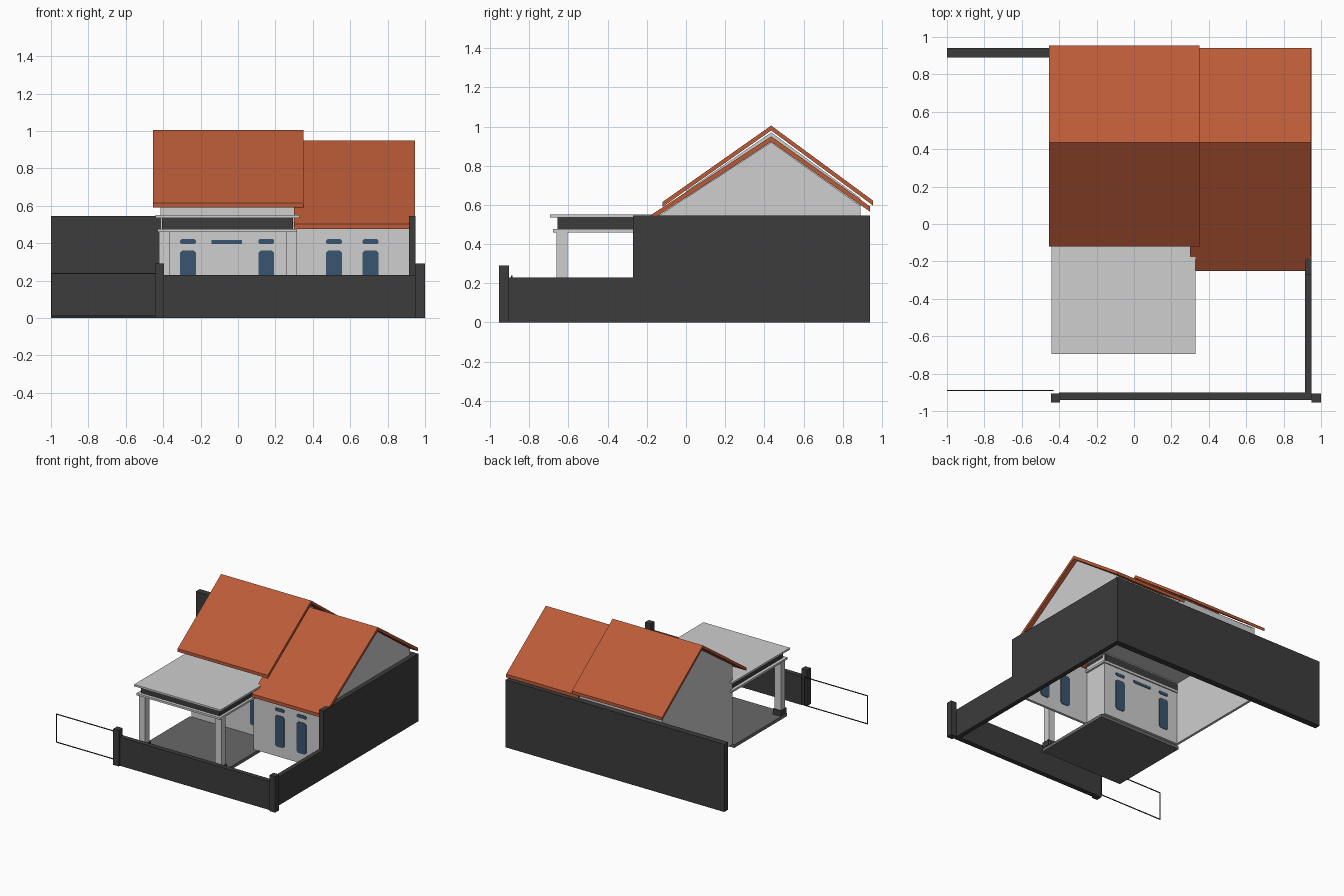
import bpy, bmesh

if "Cube" in bpy.data.objects:
    bpy.data.objects.remove(bpy.data.objects["Cube"])


def material(name, r, g, b):
    m = bpy.data.materials.new(name)
    m.diffuse_color = (r, g, b, 1)
    m.use_nodes = True
    m.node_tree.nodes["Principled BSDF"].inputs["Base Color"].default_value = m.diffuse_color
    return m


PLASTER = material("pale_plaster", 0.62, 0.62, 0.62)
DARK = material("dark_stone", 0.045, 0.045, 0.045)
TILE = material("terracotta_tile", 0.50, 0.105, 0.04)
GLASS = material("blue_glass", 0.04, 0.09, 0.16)
FLOOR = material("grey_paving", 0.14, 0.14, 0.14)


def finish(bm, name, mat):
    bmesh.ops.recalc_face_normals(bm, faces=bm.faces)
    me = bpy.data.meshes.new(name)
    bm.to_mesh(me)
    bm.free()
    me.materials.append(mat)
    ob = bpy.data.objects.new(name, me)
    bpy.context.collection.objects.link(ob)
    return ob


def prism(name, mat, points, axis, a, b):
    """Extrude a flat profile along x (points are y,z) or y (points are x,z)."""
    bm = bmesh.new()
    co = (lambda p: (a, p[0], p[1])) if axis == "x" else (lambda p: (p[0], a, p[1]))
    face = bm.faces.new([bm.verts.new(co(p)) for p in points])
    res = bmesh.ops.extrude_face_region(bm, geom=[face])
    move = (b - a, 0, 0) if axis == "x" else (0, b - a, 0)
    bmesh.ops.translate(bm, vec=move, verts=[v for v in res["geom"] if isinstance(v, bmesh.types.BMVert)])
    return finish(bm, name, mat)


def box(name, mat, x0, x1, y0, y1, z0, z1):
    return prism(name, mat, [(x0, z0), (x1, z0), (x1, z1), (x0, z1)], "y", y0, y1)


# Boundary walls, with the side wall stepping down towards the street
prism("side_boundary_wall", DARK, [(-0.94, 0), (0.94, 0), (0.94, 0.545), (-0.27, 0.545),
                                   (-0.27, 0.23), (-0.94, 0.23)], "x", 0.913, 0.95)
box("back_boundary_wall", DARK, -1, 0.913, 0.89, 0.94, 0, 0.545)
box("front_boundary_wall", DARK, -0.40, 0.913, -0.94, -0.90, 0, 0.23)
for side, x in (("left", -0.445), ("right", 0.95)):
    box(f"gate_post_{side}", DARK, x, x + 0.05, -0.955, -0.905, 0, 0.29)

# Thin gate frame
for name, z in (("bottom", 0.008), ("top", 0.234)):
    box(f"gate_rail_{name}", DARK, -1, -0.43, -0.893, -0.887, z, z + 0.006)
for name, x in (("left", -1), ("right", -0.436)):
    box(f"gate_stile_{name}", DARK, x, x + 0.006, -0.893, -0.887, 0.008, 0.24)

# House walls, open underneath
Z0 = 0.03
box("front_wall_left", PLASTER, -0.415, 0.30, 0.0, 0.02, Z0, 0.665)
box("front_wall_right", PLASTER, 0.28, 0.913, -0.20, -0.18, Z0, 0.495)
box("return_wall", PLASTER, 0.28, 0.30, -0.18, 0.02, Z0, 0.51)
box("back_wall_left", PLASTER, -0.415, 0.30, 0.87, 0.89, Z0, 0.63)
box("back_wall_right", PLASTER, 0.30, 0.913, 0.87, 0.89, Z0, 0.59)
prism("left_gable_wall", PLASTER, [(0, Z0), (0.89, Z0), (0.89, 0.635), (0.435, 0.97), (0, 0.67)],
      "x", -0.415, -0.395)
prism("middle_gable", PLASTER, [(0, 0.545), (0.89, 0.545), (0.89, 0.635), (0.435, 0.97), (0, 0.67)],
      "x", 0.29, 0.31)
prism("right_gable_wall", PLASTER, [(-0.20, Z0), (0.89, Z0), (0.89, 0.595), (0.435, 0.92), (-0.20, 0.505)],
      "x", 0.893, 0.912)
box("ceiling_left", PLASTER, -0.40, 0.30, 0.01, 0.88, 0.54, 0.55)
box("ceiling_right", PLASTER, 0.30, 0.90, -0.11, 0.88, 0.54, 0.55)


# Gabled roofs as folded slabs
def roof(name, x0, x1, front, back, ridge_z, t):
    top = [front, (0.435, ridge_z), back]
    prism(name, TILE, top + [(y, z - t) for y, z in reversed(top)], "x", x0, x1)


roof("roof_left", -0.455, 0.35, (-0.12, 0.615), (0.955, 0.622), 1.005, 0.025)
roof("roof_right", 0.30, 0.946, (-0.25, 0.502), (0.94, 0.592), 0.95, 0.027)

# Porch: paving, columns on plinths, layered flat roof
box("porch_floor", FLOOR, -0.43, 0.315, -0.675, 0.0, 0.005, 0.03)
for side, x in (("left", -0.395), ("right", 0.285)):
    box(f"column_plinth_{side}", DARK, x - 0.036, x + 0.036, -0.668, -0.597, 0.03, 0.075)
    box(f"porch_column_{side}", PLASTER, x - 0.028, x + 0.028, -0.66, -0.605, 0.075, 0.46)
box("porch_lower_trim", PLASTER, -0.43, 0.315, -0.68, 0.03, 0.46, 0.476)
box("porch_fascia", DARK, -0.405, 0.295, -0.655, 0.03, 0.476, 0.535)
box("porch_roof_slab", PLASTER, -0.44, 0.33, -0.695, 0.03, 0.535, 0.55)


# Windows with clipped corners, showing on both sides of the wall
def pane(name, x0, x1, z0, z1, y, c):
    pts = [(x0 + c, z0), (x1 - c, z0), (x1, z0 + c), (x1, z1 - c),
           (x1 - c, z1), (x0 + c, z1), (x0, z1 - c), (x0, z0 + c)]
    prism(name, GLASS, pts, "y", y - 0.004, y + 0.024)


for i, (x, y) in enumerate([(-0.267, 0), (0.151, 0), (0.513, -0.2), (0.708, -0.2)]):
    pane(f"window_{i + 1}", x - 0.042, x + 0.042, 0.11, 0.362, y, 0.013)
    pane(f"transom_{i + 1}", x - 0.042, x + 0.042, 0.395, 0.421, y, 0.007)
pane("long_transom", -0.142, 0.022, 0.395, 0.418, 0, 0.003)
